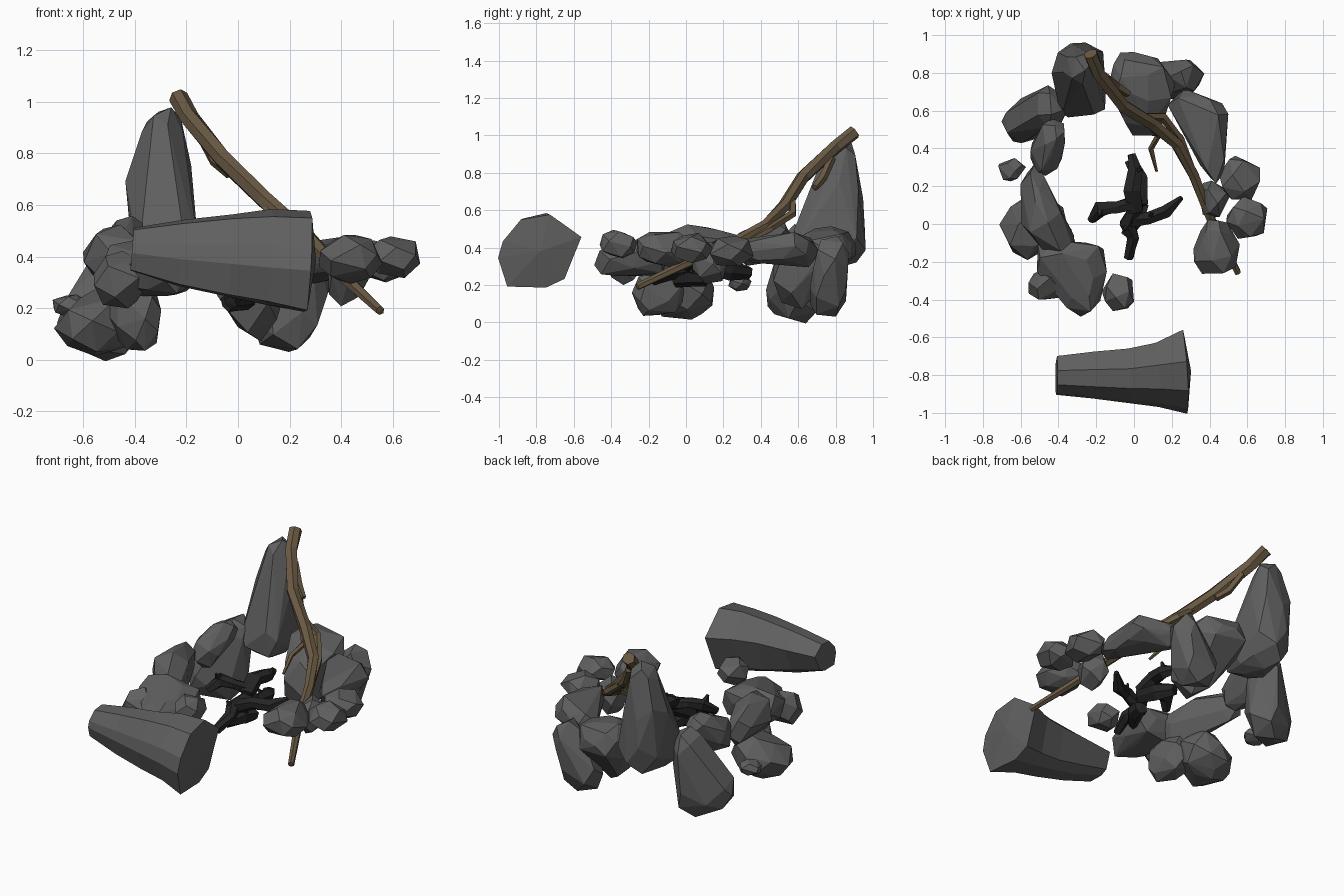
import bpy, bmesh, math, random
from mathutils import Vector

if "Cube" in bpy.data.objects:
    bpy.data.objects.remove(bpy.data.objects["Cube"])

random.seed(7)


def material(name, rgb):
    m = bpy.data.materials.new(name)
    m.use_nodes = True
    m.diffuse_color = (*rgb, 1)
    bsdf = m.node_tree.nodes["Principled BSDF"]
    bsdf.inputs["Base Color"].default_value = (*rgb, 1)
    bsdf.inputs["Roughness"].default_value = 0.9
    return m


STONE = material("stone_grey", (0.115, 0.115, 0.115))
WOOD = material("branch_brown", (0.14, 0.1, 0.055))
CHAR = material("charred_black", (0.018, 0.018, 0.018))


def finish(name, bm, mat):
    bmesh.ops.recalc_face_normals(bm, faces=bm.faces)
    mesh = bpy.data.meshes.new(name)
    bm.to_mesh(mesh)
    bm.free()
    mesh.materials.append(mat)
    obj = bpy.data.objects.new(name, mesh)
    bpy.context.collection.objects.link(obj)
    return obj


def rock(name, *lumps, count=16):
    """Faceted stone: hull around jittered ellipsoids (x, y, z, rx, ry, rz)."""
    bm = bmesh.new()
    for x, y, z, rx, ry, rz in lumps:
        turn = random.uniform(0, math.tau)
        for i in range(count):
            h = 1 - 2 * (i + 0.5) / count
            a = turn + i * 2.4 + random.uniform(-0.25, 0.25)
            w = math.sqrt(1 - h * h)
            s = random.uniform(1.0, 1.13)
            bm.verts.new((x + rx * s * w * math.cos(a),
                          y + ry * s * w * math.sin(a), z + rz * s * h))
    hull = bmesh.ops.convex_hull(bm, input=bm.verts)
    loose = {g for g in hull["geom_interior"] + hull["geom_unused"]
             if isinstance(g, bmesh.types.BMVert)}
    bmesh.ops.delete(bm, geom=list(loose), context="VERTS")
    bmesh.ops.dissolve_limit(bm, angle_limit=0.12, verts=bm.verts, edges=bm.edges)
    return finish(name, bm, STONE)


def loft(name, sections, outline, mat, jitter):
    """Faceted limb: a unit outline swept through (x, y, z, half width, half height)."""
    bm = bmesh.new()
    centres = [Vector(s[:3]) for s in sections]
    sides = len(outline)
    rings = []
    for i, s in enumerate(sections):
        tangent = centres[min(i + 1, len(centres) - 1)] - centres[max(i - 1, 0)]
        q = tangent.to_track_quat("X", "Z")
        ring = []
        for u, v in outline:
            j = 1 + random.uniform(-jitter, jitter)
            ring.append(bm.verts.new(centres[i] + q @ Vector((0, s[3] * j * u, s[4] * j * v))))
        rings.append(ring)
    for lo, hi in zip(rings, rings[1:]):
        for k in range(sides):
            n = (k + 1) % sides
            bm.faces.new((lo[k], lo[n], hi[n], hi[k]))
    bm.faces.new(rings[0])
    # Slightly domed far end
    way = (centres[-1] - centres[-2]).normalized()
    tip = bm.verts.new(centres[-1] + way * sections[-1][3] * 0.15)
    for k in range(sides):
        bm.faces.new((rings[-1][k], rings[-1][(k + 1) % sides], tip))
    return finish(name, bm, mat)


def stick(name, points, mat, sides=6, jitter=0.1):
    """Round limb through points (x, y, z, radius)."""
    angles = [math.tau * (k + 0.5) / sides for k in range(sides)]
    outline = [(math.cos(a), math.sin(a)) for a in angles]
    return loft(name, [(*p, p[3]) for p in points], outline, mat, jitter)


# Back stones
rock("tall_stone", (-.35, .68, .43, .065, .11, .13), (-.21, .68, .43, .065, .11, .13),
     (-.28, .86, .44, .12, .11, .15), (-.3, .82, .7, .13, .13, .1),
     (-.29, .83, .89, .085, .09, .085), count=14)
rock("back_stone", (-.04, .76, .4, .09, .15, .12), (.09, .74, .38, .12, .15, .12),
     (.05, .59, .26, .12, .13, .18))
rock("back_left_stone", (.27, .78, .33, .095, .095, .13), (.19, .76, .16, .13, .11, .13))

# Stones along the left side
rock("left_long_stone", (.28, .62, .38, .1, .09, .09), (.42, .54, .4, .08, .12, .08),
     (.42, .34, .39, .07, .12, .07), count=12)
rock("left_outer_stone", (.56, .24, .38, .11, .12, .08))
rock("left_middle_stone", (.6, .03, .4, .115, .11, .08))
rock("left_front_stone", (.44, -.16, .39, .125, .115, .09), (.43, -.05, .39, .08, .08, .09))
rock("left_small_stone", (.42, .13, .32, .08, .1, .11))

# Stones along the right side
rock("right_back_stone", (-.45, .62, .42, .09, .11, .1), (-.6, .53, .15, .1, .1, .13),
     (-.49, .6, .15, .12, .12, .15))
rock("right_inner_stone", (-.43, .47, .48, .07, .09, .08), (-.47, .36, .4, .085, .1, .1))
rock("right_tiny_stone", (-.65, .29, .21, .07, .06, .045))
rock("right_long_stone", (-.53, .2, .39, .07, .11, .1), (-.49, .04, .41, .11, .12, .12),
     (-.41, -.1, .34, .1, .1, .12), count=12)
rock("right_low_stone", (-.57, -.03, .13, .13, .16, .11), (-.48, .02, .16, .12, .13, .13))
rock("front_right_stone", (-.42, -.18, .36, .115, .1, .11), (-.22, -.21, .35, .08, .12, .1),
     (-.27, -.4, .33, .09, .09, .09), count=12)
rock("front_low_stone", (-.4, -.12, .17, .1, .12, .13), (-.36, -.2, .15, .06, .08, .12))
rock("front_outer_stone", (-.46, -.32, .31, .1, .09, .11))
rock("front_small_stone", (-.08, -.36, .42, .09, .1, .08))

# Big fallen stone lying across the front
slab = [(.25, 1), (1, .35), (.6, -.75), (.15, -1), (-.8, -.95), (-1.05, -.2), (-.95, .25),
        (-.5, .85)]
loft("fallen_stone", [(-.41, -.8, .43, .1, .085), (-.22, -.8, .415, .12, .13),
                      (-.03, -.8, .405, .14, .165), (.12, -.79, .395, .165, .185),
                      (.27, -.78, .385, .215, .2)], slab, STONE, 0.04)

# Leaning branch with twigs
stick("leaning_branch", [(-.23, .9, 1.02, .038), (-.19, .8, .94, .037),
                         (-.06, .63, .78, .037), (.1, .53, .625, .036),
                         (.23, .42, .515, .033), (.32, .25, .42, .029),
                         (.4, .04, .33, .026), (.55, -.26, .19, .019)], WOOD)
stick("upper_twig", [(-.15, .78, .88, .022), (-.09, .73, .77, .024),
                     (-.03, .69, .72, .02)], WOOD, sides=5)
stick("middle_twig", [(.07, .55, .65, .02), (.13, .47, .56, .018),
                      (.09, .4, .5, .016), (.12, .28, .44, .008)], WOOD, sides=5)
stick("side_twig", [(.03, .57, .68, .02), (.15, .57, .58, .024),
                    (.25, .45, .5, .02), (.31, .3, .42, .014)], WOOD, sides=5)

# Charred firewood in the middle
firewood = [
    [(-.01, .37, .39, .025), (.01, .28, .4, .042), (-.01, .18, .41, .042),
     (.01, .07, .36, .042)],
    [(.02, .1, .34, .04), (-.03, 0, .29, .045), (0, -.07, .27, .035),
     (-.03, -.18, .22, .025)],
    [(-.23, .02, .35, .024), (-.18, .08, .4, .038), (-.09, .09, .39, .036),
     (.02, .12, .37, .038)],
    [(-.01, .02, .3, .036), (.08, .03, .34, .036), (.17, .07, .33, .038),
     (.25, .14, .37, .014)],
    [(-.02, .34, .27, .035), (.03, .24, .28, .045), (.04, .1, .31, .035)],
    [(-.04, -.06, .22, .03), (.01, .03, .24, .045), (.04, .11, .23, .035)],
]
for i, path in enumerate(firewood):
    stick(f"charred_stick_{i + 1}", path, CHAR, sides=6, jitter=0.3)
    # Short splinter rising off each piece
    x, y, z, r = path[1]
    stick(f"charred_splinter_{i + 1}", [(x, y, z, r * .7),
          (x + random.uniform(-.05, .05), y + random.uniform(-.05, .05), z + .05, r * .2)],
          CHAR, sides=4, jitter=0.2)
